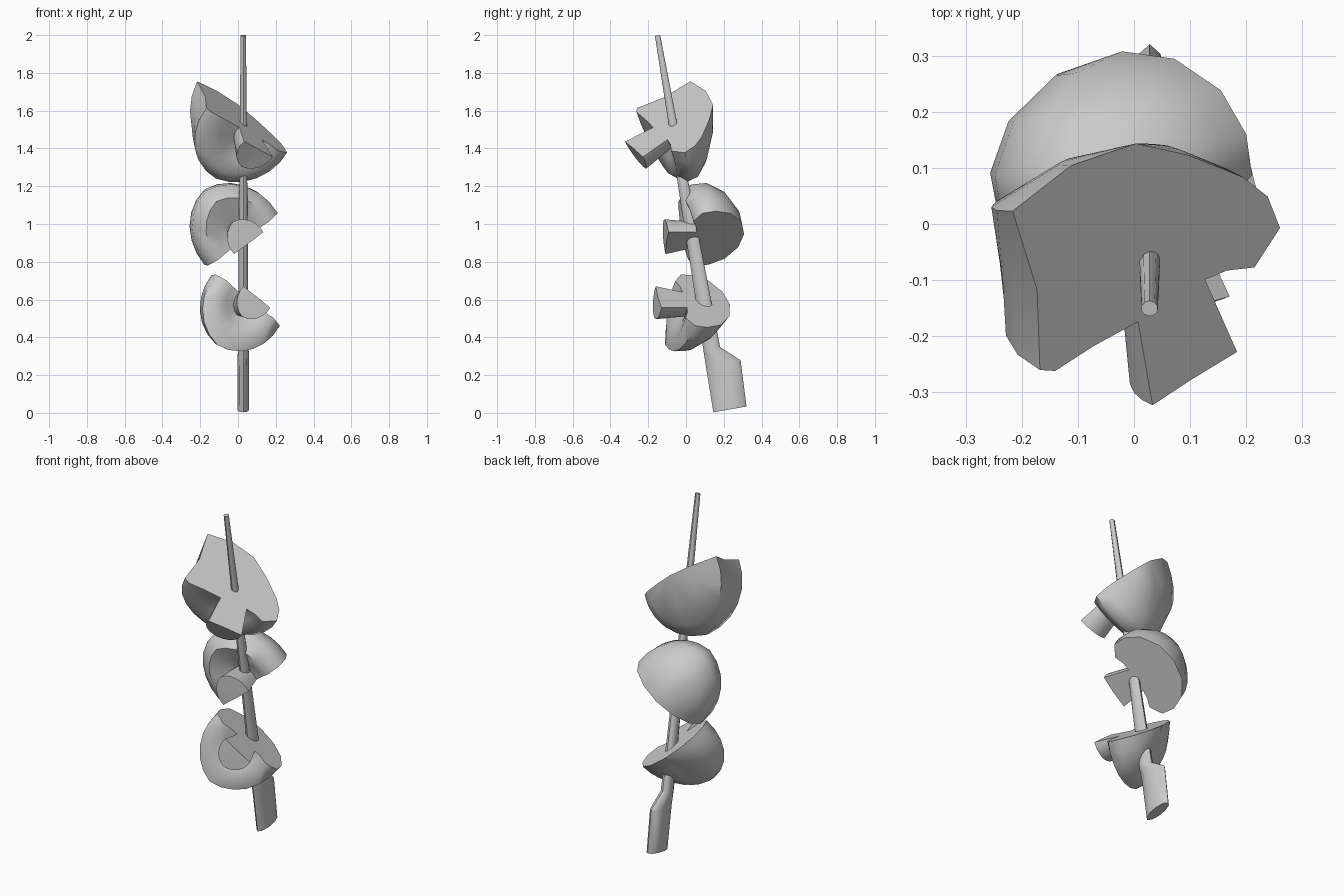
import bpy, bmesh, math
from mathutils import Vector

if "Cube" in bpy.data.objects:
    bpy.data.objects.remove(bpy.data.objects["Cube"])


def finish(name, bm, angle):
    bmesh.ops.remove_doubles(bm, verts=bm.verts, dist=1e-5)
    bmesh.ops.recalc_face_normals(bm, faces=bm.faces)
    mesh = bpy.data.meshes.new(name)
    bm.to_mesh(mesh)
    bm.free()
    obj = bpy.data.objects.new(name, mesh)
    bpy.context.collection.objects.link(obj)
    bpy.ops.object.select_all(action='DESELECT')
    obj.select_set(True)
    bpy.context.view_layer.objects.active = obj
    bpy.ops.object.shade_smooth_by_angle(angle=math.radians(angle))
    return obj


# Mushroom half profiles (radius, height): shared stem and gills, varied caps
STEM = [(0, -.16), (.105, -.155), (.075, .01), (.123, .005), (.18, -.017)]
DEEP_STEM = [(0, -.16), (.13, -.145), (.10, .03), (.16, .0), (.24, -.03)]
SHORT = STEM + [(.25, .03), (.24, .10), (.20, .16), (.10, .256), (0, .33)]
ROUND = STEM + [(.25, .03), (.255, .11), (.215, .20), (.12, .27), (0, .295)]
LONG = [(0, -.16), (.09, -.168), (.08, .0), (.18, .0), (.27, -.007),
        (.30, .01), (.268, .16), (.28, .33), (.14, .355), (0, .33)]
DEEP = DEEP_STEM + [(.30, .01), (.31, .07), (.26, .15), (.14, .26), (0, .33)]
DEEP_HIGH = DEEP_STEM + [(.30, .04), (.295, .13), (.235, .22), (.13, .285), (0, .295)]
DEEP_LOW = DEEP_STEM + [(.305, -.02), (.29, .05), (.22, .13), (.12, .21), (0, .28)]


def mushroom_half(name, origin, scale, normal, stem, start, deep, end, depth=1.0, steps=12):
    # normal = direction of the cut face, stem = direction the stem points
    n = Vector(normal).normalized()
    v = -Vector(stem)
    v = (v - n * v.dot(n)).normalized()
    u = v.cross(n)
    o = Vector(origin)
    bm = bmesh.new()
    rows = []
    for i in range(steps + 1):
        a = 2 * i / steps
        p, q, k = (start, deep, a) if a <= 1 else (deep, end, a - 1)
        phi = math.pi * i / steps
        radial = u * math.cos(phi) - n * math.sin(phi) * depth
        row = []
        for (r0, h0), (r1, h1) in zip(p, q):
            r, h = r0 + (r1 - r0) * k, h0 + (h1 - h0) * k
            row.append(bm.verts.new(o + scale * (radial * r + v * h)))
        rows.append(row)
    for a, b in zip(rows, rows[1:]):
        for j in range(len(start) - 1):
            bm.faces.new((a[j], a[j + 1], b[j + 1], b[j]))
    # flat cut face
    rim = rows[0] + rows[-1][::-1]
    rim.remove(rows[-1][0])
    rim.remove(rows[-1][-1])
    bm.verts.index_update()
    bm.faces.new(rim)
    return finish(name, bm, 60)


mushroom_half("mushroom_top", (.07, -.14, 1.475), 1.0, (.585, -.28, .76), (.22, -.86, -.44),
              SHORT, DEEP, LONG, 1.05)
mushroom_half("mushroom_middle", (.03, .04, .915), .93, (.57, .2, -.79), (.18, -1, -.1),
              ROUND, DEEP_HIGH, ROUND, 1.17)
mushroom_half("mushroom_bottom", (.06, -.015, .60), .88, (.56, .25, .77), (.22, -1, .0),
              ROUND, DEEP_LOW, ROUND, 1.15)

# Skewer: tapered stick with a flat handle paddle at the bottom
t, s, x = Vector((0, -.174, .985)), Vector((0, .985, .174)), Vector((1, 0, 0))
base = Vector((.028, .145, .003))
bm = bmesh.new()
rings = []
for d, s0, s1, rx in [(0, 0, .178, .032), (.246, .003, .19, .032),
                      (.334, .005, .095, .030), (2.016, .042, .070, .015)]:
    ring = []
    for k in range(10):
        a = 2 * math.pi * k / 10
        side = s * ((s0 + s1) / 2 + (s1 - s0) / 2 * math.cos(a))
        ring.append(bm.verts.new(base + t * d + side + x * rx * math.sin(a)))
    rings.append(ring)
for a, b in zip(rings, rings[1:]):
    for k in range(10):
        bm.faces.new((a[k], a[(k + 1) % 10], b[(k + 1) % 10], b[k]))
bm.faces.new(rings[0])
bm.faces.new(rings[-1])
finish("skewer", bm, 40)
